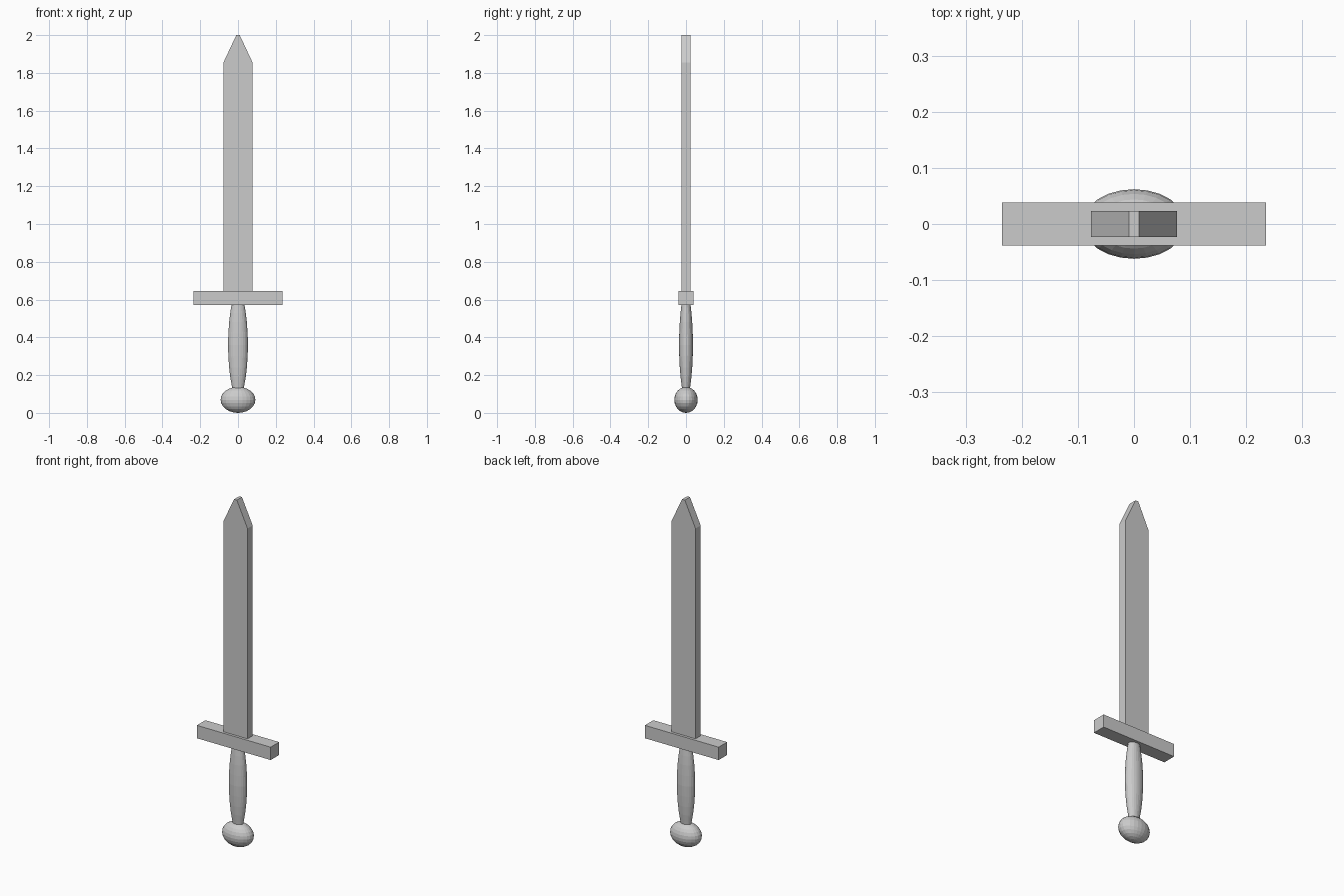
import bpy, bmesh, math

if "Cube" in bpy.data.objects:
    bpy.data.objects.remove(bpy.data.objects["Cube"])


def finish(name, bm):
    bmesh.ops.recalc_face_normals(bm, faces=bm.faces)
    mesh = bpy.data.meshes.new(name)
    bm.to_mesh(mesh)
    bm.free()
    obj = bpy.data.objects.new(name, mesh)
    bpy.context.collection.objects.link(obj)
    return obj


def extruded(name, half_outline, half_depth):
    """Mirror a half outline (x, z) across x = 0 and give it thickness in y."""
    outline = half_outline + [(-x, z) for x, z in reversed(half_outline)]
    bm = bmesh.new()
    face = bm.faces.new([bm.verts.new((x, -half_depth, z)) for x, z in outline])
    new = bmesh.ops.extrude_face_region(bm, geom=[face])["geom"]
    verts = [v for v in new if isinstance(v, bmesh.types.BMVert)]
    bmesh.ops.translate(bm, verts=verts, vec=(0, 2 * half_depth, 0))
    return finish(name, bm)


def oval_lathe(name, profile, depth_ratio, sides=24):
    """Loft oval rings given as (x radius, z), capped at both ends."""
    bm = bmesh.new()
    rings = []
    for r, z in profile:
        angles = [2 * math.pi * i / sides for i in range(sides)]
        rings.append([bm.verts.new((r * math.cos(a), r * depth_ratio * math.sin(a), z))
                      for a in angles])
    for low, high in zip(rings, rings[1:]):
        for i in range(sides):
            j = (i + 1) % sides
            bm.faces.new((low[i], low[j], high[j], high[i]))
    bm.faces.new(rings[0])
    bm.faces.new(rings[-1])
    return finish(name, bm)


# Blade with a narrow blunt tip
extruded("blade", [(0.077, 0.62), (0.077, 1.855), (0.009, 2.0)], 0.0233)

# Crossguard bar
extruded("crossguard", [(0.235, 0.571), (0.235, 0.645)], 0.0385)

# Grip swelling in the middle
oval_lathe("grip", [(0.029, 0.12), (0.034, 0.15), (0.041, 0.19), (0.047, 0.24),
                    (0.051, 0.30), (0.053, 0.36), (0.051, 0.42), (0.047, 0.48),
                    (0.041, 0.53), (0.034, 0.575), (0.030, 0.60)], 0.70)

# Oval pommel
bm = bmesh.new()
bmesh.ops.create_uvsphere(bm, u_segments=24, v_segments=12, radius=1.0)
bmesh.ops.scale(bm, verts=bm.verts, vec=(0.092, 0.062, 0.069))
bmesh.ops.translate(bm, verts=bm.verts, vec=(0, 0, 0.069))
finish("pommel", bm)
